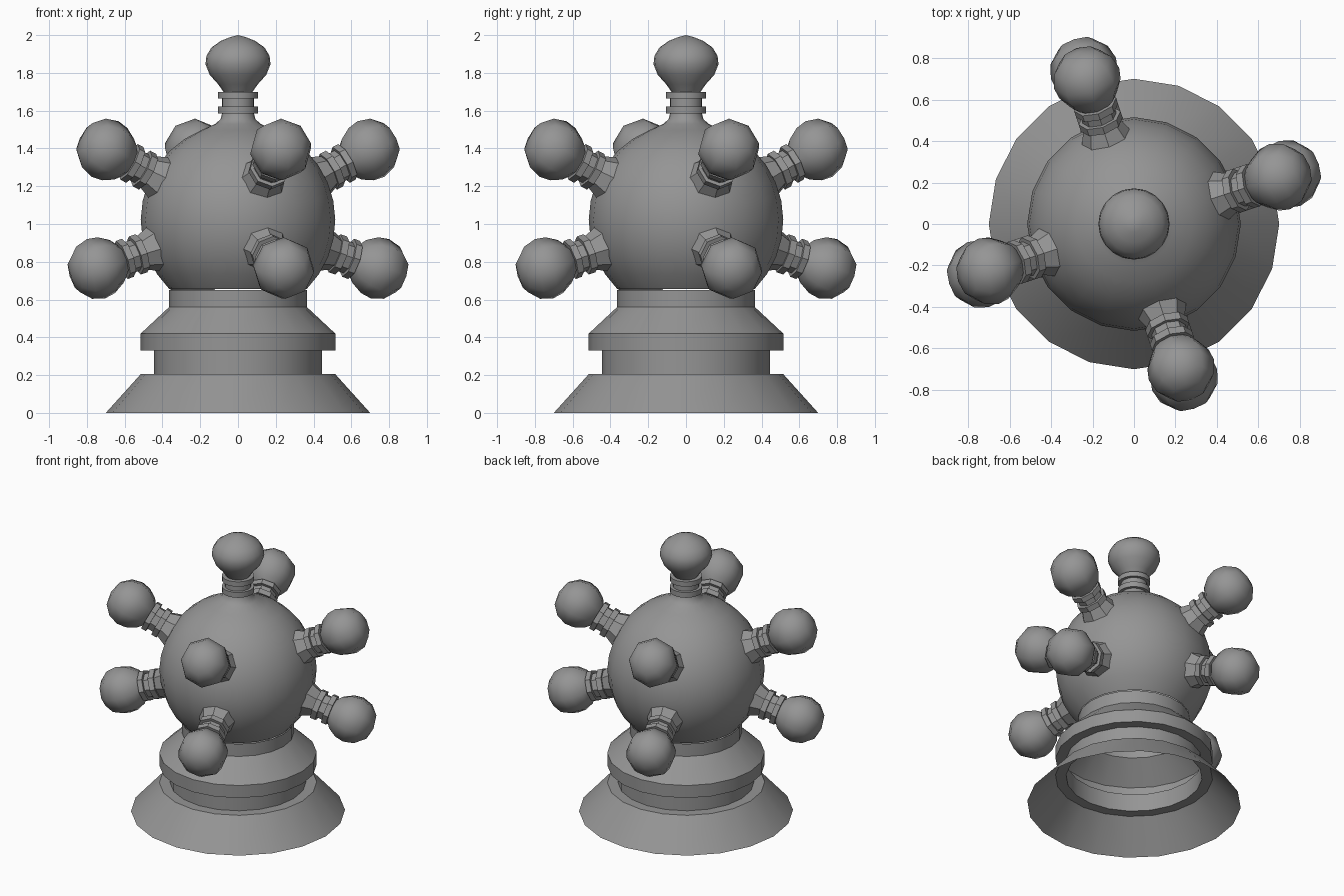
import bpy
import bmesh
import math
from mathutils import Matrix

cube = bpy.data.objects.get("Cube")
if cube:
    bpy.data.objects.remove(cube, do_unlink=True)

grey = bpy.data.materials.new("plain_grey")
grey.use_nodes = True
COLOUR = (0.3, 0.3, 0.3, 1)
grey.diffuse_color = COLOUR
grey.node_tree.nodes["Principled BSDF"].inputs["Base Color"].default_value = COLOUR

CENTRE = 1.02   # height of the ball's centre
BALL = 0.515


def lathe(name, profile, sides, matrix=Matrix(), angle=30):
    """Revolve (radius, height) points around z, then place the result."""
    bm = bmesh.new()
    rings = []
    for r, z in profile:
        if r == 0:
            rings.append([bm.verts.new((0, 0, z))] * sides)
        else:
            turns = [2 * math.pi * i / sides for i in range(sides)]
            rings.append([bm.verts.new((r * math.cos(a), r * math.sin(a), z)) for a in turns])
    for low, high in zip(rings, rings[1:]):
        for i in range(sides):
            j = (i + 1) % sides
            corners = [low[i], low[j], high[j], high[i]]
            bm.faces.new(list(dict.fromkeys(corners)))
    bmesh.ops.recalc_face_normals(bm, faces=bm.faces)
    mesh = bpy.data.meshes.new(name)
    bm.to_mesh(mesh)
    bm.free()
    mesh.materials.append(grey)
    obj = bpy.data.objects.new(name, mesh)
    bpy.context.collection.objects.link(obj)
    obj.matrix_world = matrix
    bpy.ops.object.select_all(action='DESELECT')
    obj.select_set(True)
    bpy.context.view_layer.objects.active = obj
    bpy.ops.object.shade_smooth_by_angle(angle=math.radians(angle))
    return obj


# Hollow stepped pedestal, open underneath
lathe("pedestal", [(0.70, 0), (0.515, 0.205), (0.445, 0.205), (0.445, 0.33),
                   (0.515, 0.33), (0.515, 0.42), (0.365, 0.56), (0.365, 0.65)], 20)

# Ball, running from the pedestal up into a flared neck
start, end = math.radians(-45), math.radians(68)
arc = [start + (end - start) * i / 10 for i in range(11)]
ball = [(BALL * math.cos(a), CENTRE + BALL * math.sin(a)) for a in arc]
lathe("ball", ball + [(0.12, 1.53), (0.092, 1.555), (0.085, 1.585)], 20, angle=50)

# Two collars shared by the top and side stalks, measured from the ball's centre
COLLARS = [(0.085, 0.565), (0.106, 0.565), (0.106, 0.603), (0.085, 0.603),
           (0.085, 0.645), (0.106, 0.645), (0.106, 0.68), (0.07, 0.68)]

# Top finial
up = Matrix.Translation((0, 0, CENTRE))
lathe("top_collars", COLLARS, 20, up)
lathe("top_bulb", [(0.07, 0.67), (0.105, 0.72), (0.15, 0.77), (0.172, 0.825),
                   (0.167, 0.87), (0.14, 0.915), (0.09, 0.95), (0.04, 0.97), (0, 0.98)],
      20, up, 50)

# Four pairs of side knobs, upper and lower
STALK = [(0.14, 0.45), (0.092, 0.565)] + COLLARS[1:]
KNOB = [(0.07, 0.67), (0.12, 0.71), (0.155, 0.77), (0.165, 0.83),
        (0.145, 0.90), (0.09, 0.955), (0, 0.975)]
for quarter in range(4):
    for level, tilt in (("upper", 27), ("lower", -18)):
        turn = Matrix.Rotation(math.radians(18 + 90 * quarter), 4, 'Z')
        lean = Matrix.Rotation(math.radians(90 - tilt), 4, 'Y')
        place = up @ turn @ lean
        lathe(f"{level}_stalk_{quarter + 1}", STALK, 8, place)
        lathe(f"{level}_knob_{quarter + 1}", KNOB, 8, place, 60)
